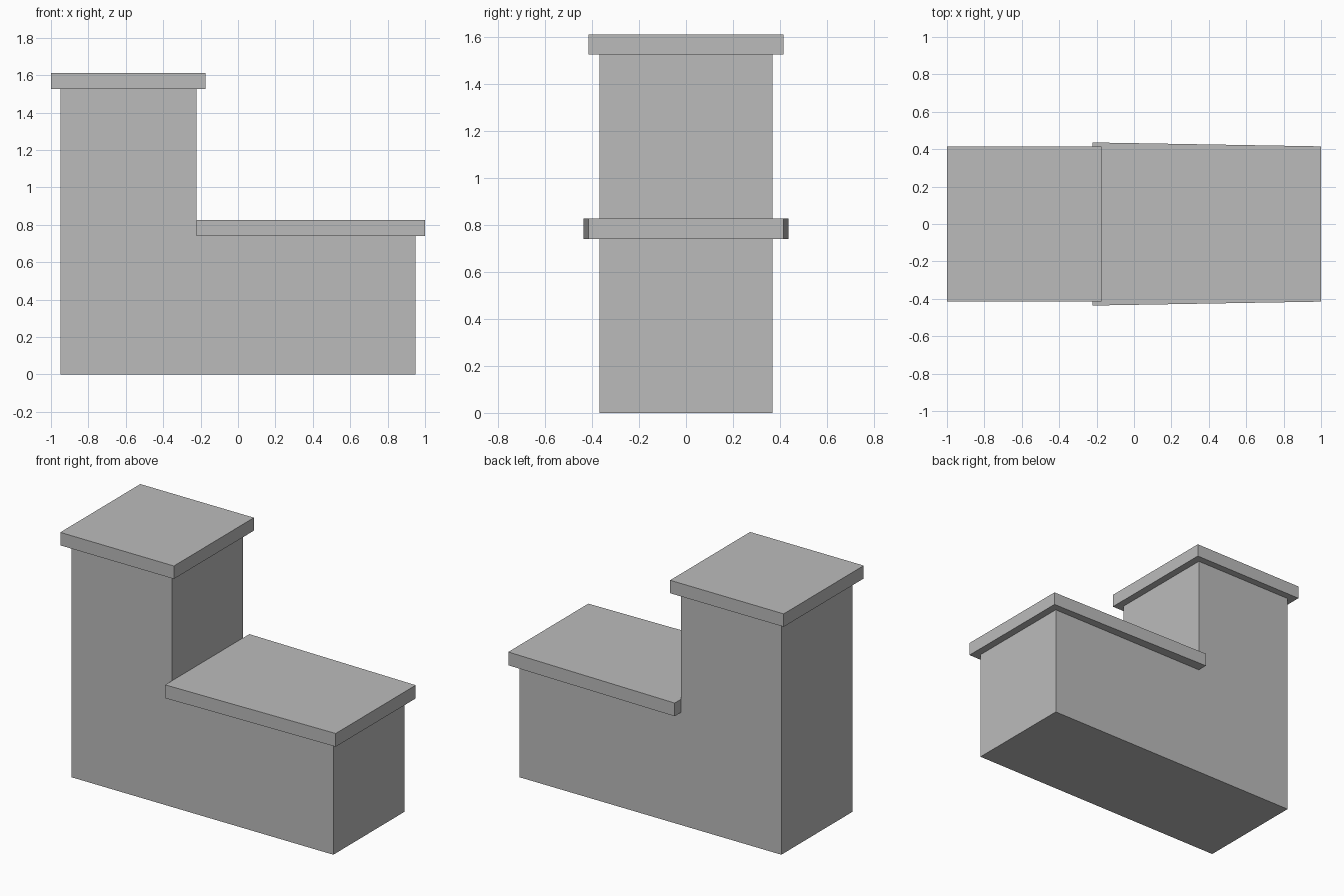
import bpy
import bmesh

cube = bpy.data.objects.get("Cube")
if cube:
    bpy.data.objects.remove(cube, do_unlink=True)

# Single grey finish
GREY = (0.5, 0.5, 0.5, 1.0)
grey = bpy.data.materials.new("plain_grey")
grey.use_nodes = True
grey.diffuse_color = GREY
grey.node_tree.nodes["Principled BSDF"].inputs["Base Color"].default_value = GREY


def extrude_profile(name, points, direction):
    """Make a solid by extruding a flat outline along a direction."""
    mesh = bpy.data.meshes.new(name)
    bm = bmesh.new()
    face = bm.faces.new([bm.verts.new(p) for p in points])
    result = bmesh.ops.extrude_face_region(bm, geom=[face], use_keep_orig=True)
    moved = [g for g in result["geom"] if isinstance(g, bmesh.types.BMVert)]
    bmesh.ops.translate(bm, verts=moved, vec=direction)
    bmesh.ops.recalc_face_normals(bm, faces=bm.faces)
    bm.to_mesh(mesh)
    bm.free()
    mesh.materials.append(grey)
    obj = bpy.data.objects.new(name, mesh)
    bpy.context.collection.objects.link(obj)
    return obj


def slab(name, x0, x1, half0, half1, z0, z1):
    """Flat cover whose half depth runs from half0 to half1."""
    outline = [(x0, -half0, z0), (x1, -half1, z0), (x1, half1, z0), (x0, half0, z0)]
    return extrude_profile(name, outline, (0, 0, z1 - z0))


# L-shaped body: tall block and low block in one profile
HALF = 0.368
STEP_X, STEP_Z, TOP_Z = -0.223, 0.74, 1.527
profile = [(-0.95, 0), (0.95, 0), (0.95, STEP_Z), (STEP_X, STEP_Z),
           (STEP_X, TOP_Z), (-0.95, TOP_Z)]
extrude_profile("body", [(x, -HALF, z) for x, z in profile], (0, 2 * HALF, 0))

# Overhanging covers; the low one widens slightly towards the tall block
slab("upper_cap", -1.0, -0.175, 0.415, 0.415, TOP_Z, 1.612)
slab("lower_cap", STEP_X, 1.0, 0.436, 0.415, STEP_Z, 0.827)
